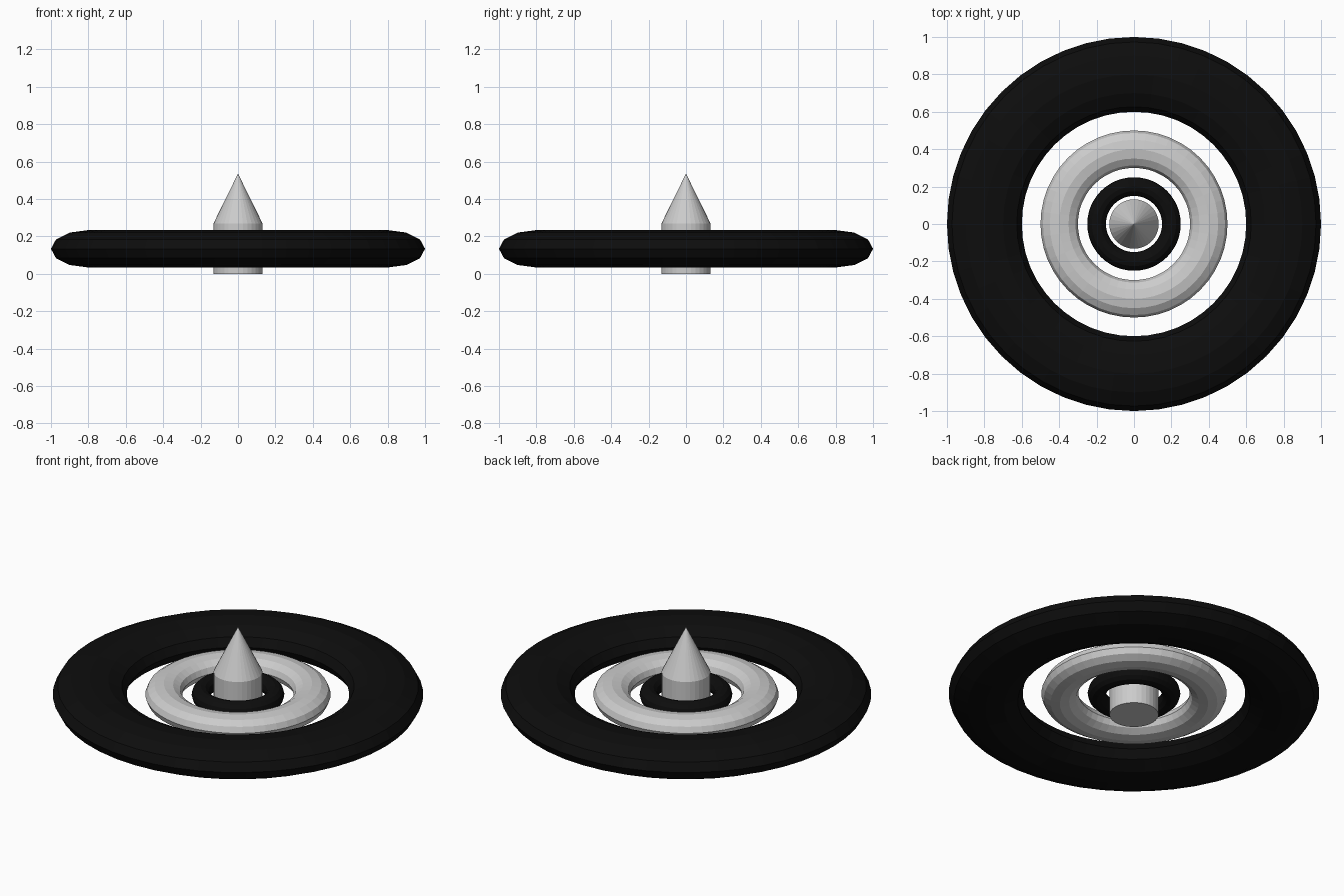
import bpy

if "Cube" in bpy.data.objects:
    bpy.data.objects.remove(bpy.data.objects["Cube"])

CENTRE_Z = 0.134
CORE_R = 0.132

black = bpy.data.materials.new("black")
black.diffuse_color = (0.004, 0.004, 0.004, 1)
black.use_nodes = True
black.node_tree.nodes["Principled BSDF"].inputs["Base Color"].default_value = black.diffuse_color


def ring(name, major, half_height, material=None):
    """Torus with a tube a quarter of its radius wide, flattened in z."""
    minor = major / 4
    bpy.ops.mesh.primitive_torus_add(
        major_segments=48, minor_segments=12,
        major_radius=major, minor_radius=minor, location=(0, 0, CENTRE_Z))
    ob = bpy.context.object
    ob.name = name
    ob.scale.z = half_height / minor
    if material:
        ob.data.materials.append(material)


# Three concentric rings
ring("outer_ring", 0.8, 0.1, black)
ring("middle_ring", 0.4, 0.066)
ring("inner_ring", 0.2, 0.05, black)

# Central post
bpy.ops.mesh.primitive_cylinder_add(
    vertices=32, radius=CORE_R, depth=2 * CENTRE_Z, location=(0, 0, CENTRE_Z))
bpy.context.object.name = "centre_post"

# Pointed cap on the post
bpy.ops.mesh.primitive_cone_add(
    vertices=32, radius1=CORE_R, radius2=0, depth=2 * CENTRE_Z,
    location=(0, 0, 3 * CENTRE_Z))
bpy.context.object.name = "pointed_cap"
